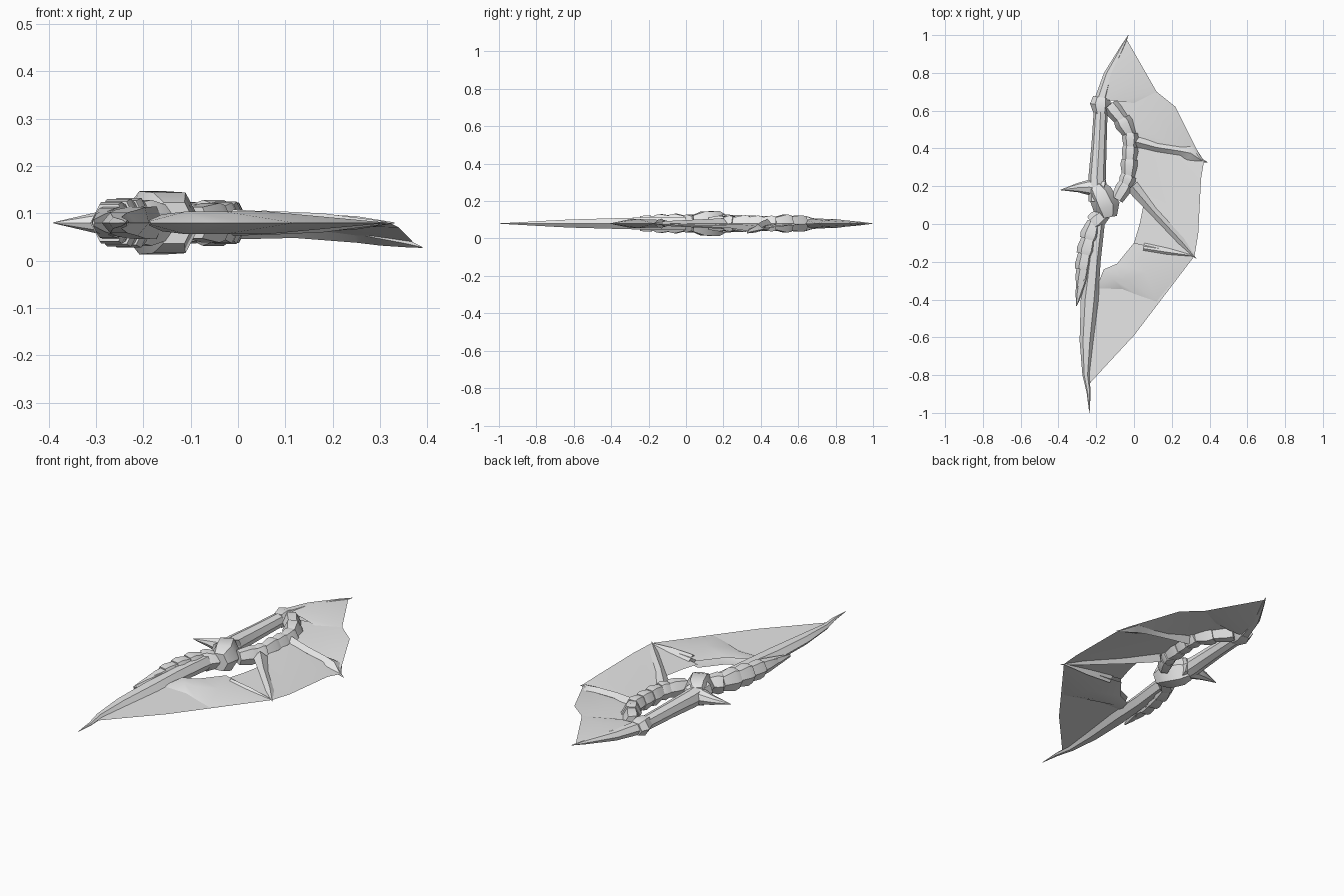
import bpy, bmesh, math
from mathutils import Vector

grey = bpy.data.materials.new("bone_grey")
grey.diffuse_color = (0.8, 0.8, 0.8, 1)
Z = 0.08  # middle plane of the weapon


def finish(name, bm, angle=35):
    bmesh.ops.remove_doubles(bm, verts=bm.verts, dist=0.0005)
    bmesh.ops.recalc_face_normals(bm, faces=bm.faces)
    mesh = bpy.data.meshes.new(name)
    bm.to_mesh(mesh)
    bm.free()
    ob = bpy.data.objects.new(name, mesh)
    bpy.context.collection.objects.link(ob)
    mesh.materials.append(grey)
    bpy.ops.object.select_all(action='DESELECT')
    ob.select_set(True)
    bpy.context.view_layer.objects.active = ob
    bpy.ops.object.shade_smooth_by_angle(angle=math.radians(angle))
    return ob


def tube(name, stations, sides=6, angle=35):
    """Loft through (x, y, z, half width, half height) stations."""
    bm = bmesh.new()
    pts = [Vector(s[:3]) for s in stations]
    rings = []
    for i, s in enumerate(stations):
        d = pts[min(i + 1, len(pts) - 1)] - pts[max(i - 1, 0)]
        side = Vector((d.y, -d.x, 0)).normalized()
        ring = []
        for k in range(sides):
            a = 2 * math.pi * k / sides
            ring.append(bm.verts.new(pts[i] + side * s[3] * math.cos(a)
                                     + Vector((0, 0, s[4] * math.sin(a)))))
        rings.append(ring)
    for a, b in zip(rings, rings[1:]):
        for k in range(sides):
            n = (k + 1) % sides
            bm.faces.new((a[k], a[n], b[n], b[k]))
    bm.faces.new(rings[0])
    bm.faces.new(rings[-1])
    return finish(name, bm, angle)


def panel(name, inner, outer, swell=0.0, inner_half=0.0):
    """Skin between two edges; swell makes a hollow lens of two skins."""
    bm = bmesh.new()
    for sign in ((1, -1) if swell else (1,)):
        rows = []
        for t, half in ((0, inner_half), (0.5, swell), (1, 0)):
            row = []
            for p, q in zip(inner, outer):
                v = Vector(p).lerp(Vector(q), t)
                h = half if (Vector(p) - Vector(q)).length > 0.01 else 0
                row.append(bm.verts.new(v + Vector((0, 0, sign * h))))
            rows.append(row)
        for a, b in zip(rows, rows[1:]):
            for i in range(len(a) - 1):
                bm.faces.new((a[i], a[i + 1], b[i + 1], b[i]))
    bmesh.ops.remove_doubles(bm, verts=bm.verts, dist=0.0005)
    return finish(name, bm, 40)


# Wing skins between the claws
low_tip = (0.32, -0.17, 0.08)
side_tip = (0.37, 0.33, 0.04)
panel("upper_membrane",
      [(-0.13, 0.64, Z), (-0.05, 0.58, Z), (0.0, 0.50, Z), (0.0, 0.45, Z)],
      [(0.12, 0.70, Z), (0.22, 0.62, 0.075), (0.345, 0.37, 0.05), side_tip])
panel("middle_membrane",
      [(0.0, 0.45, Z), (0.01, 0.38, Z), (-0.01, 0.28, Z), (-0.02, 0.22, Z)],
      [side_tip, (0.355, 0.24, 0.055), (0.34, -0.05, 0.07), low_tip])
panel("inner_membrane",
      [(-0.02, 0.22, Z), (0.05, 0.10, Z), (0.03, 0.0, Z), (0.0, -0.10, Z)],
      [(-0.02, 0.22, Z), (0.15, 0.035, Z), (0.23, -0.06, Z), low_tip])
panel("lower_membrane",
      [(-0.20, -0.34, Z), (-0.06, -0.345, Z), (0.12, -0.41, Z), low_tip],
      [(-0.24, -0.85, Z), (-0.13, -0.73, Z), (0.0, -0.59, Z), low_tip])

# Swollen panels of the wing
panel("lower_blade_panel",
      [(-0.20, -0.34, Z), (-0.16, -0.24, Z), (-0.09, -0.21, Z), (0.0, -0.10, Z), low_tip],
      [(-0.20, -0.34, Z), (-0.06, -0.345, Z), (0.03, -0.38, Z), (0.12, -0.41, Z), low_tip],
      0.024, 0.018)
panel("upper_blade_panel",
      [(-0.17, 0.66, Z), (-0.12, 0.80, Z), (-0.04, 0.98, Z)],
      [(0.0, 0.64, Z), (0.12, 0.70, Z), (-0.04, 0.98, Z)], 0.016, 0.024)

# Long claws that hold the wing
tube("side_claw", [(-0.01, 0.44, 0.075, 0.035, 0.030), (0.12, 0.405, 0.07, 0.022, 0.022),
                   (0.25, 0.385, 0.058, 0.022, 0.02), (0.30, 0.375, 0.05, 0.045, 0.018),
                   (0.36, 0.335, 0.036, 0.010, 0.008), (0.39, 0.327, 0.028, 0.001, 0.001)], 4)
tube("low_claw", [(-0.01, 0.20, Z, 0.035, 0.028), (0.10, 0.07, Z, 0.022, 0.022),
                  (0.25, -0.09, Z, 0.020, 0.014), (0.33, -0.185, Z, 0.001, 0.001)], 4)
tube("low_claw_ridge", [(0.05, -0.13, Z, 0.03, 0.026), (0.18, -0.15, Z, 0.022, 0.020),
                        (0.32, -0.17, Z, 0.002, 0.002)], 4)
tube("top_claw", [(-0.18, 0.64, Z, 0.035, 0.035), (-0.135, 0.79, Z, 0.026, 0.026),
                  (-0.06, 0.94, Z, 0.010, 0.010), (-0.03, 1.0, Z, 0.001, 0.001)], 6)
tube("bottom_claw", [(-0.19, 0.0, Z, 0.035, 0.04), (-0.215, -0.20, Z, 0.038, 0.038),
                     (-0.235, -0.40, Z, 0.047, 0.032), (-0.252, -0.62, Z, 0.036, 0.025),
                     (-0.255, -0.80, Z, 0.018, 0.014), (-0.24, -0.89, Z, 0.011, 0.008),
                     (-0.236, -1.0, Z, 0.001, 0.001)], 6)

# Straight grip with its end block
tube("grip", [(-0.175, 0.63, Z, 0.036, 0.036), (-0.185, 0.42, Z, 0.040, 0.040),
              (-0.195, 0.25, Z, 0.046, 0.046), (-0.19, 0.12, Z, 0.050, 0.055)], 8)
tube("grip_end", [(-0.175, 0.585, Z, 0.038, 0.040), (-0.178, 0.635, Z, 0.055, 0.048),
                  (-0.172, 0.67, Z, 0.045, 0.035)], 6)

# Central hub and rear spike
tube("hub", [(-0.205, 0.20, Z, 0.045, 0.055), (-0.18, 0.165, Z, 0.065, 0.077),
             (-0.145, 0.09, Z, 0.072, 0.074), (-0.135, 0.035, Z, 0.045, 0.050)], 6)
tube("rear_spike", [(-0.16, 0.18, Z, 0.065, 0.055), (-0.235, 0.195, Z, 0.042, 0.038),
                    (-0.30, 0.192, Z, 0.024, 0.022), (-0.39, 0.18, Z, 0.001, 0.001)], 8)


# Overlapping vertebra cuffs: each flares toward its far end
def cuffs(name, path, sides=6):
    for i, (a, b) in enumerate(zip(path, path[1:])):
        p, q = Vector((a[0], a[1], Z)), Vector((b[0], b[1], Z))
        q = q + (q - p) * 0.15
        r0, r1 = a[2], b[2]
        m = p.lerp(q, 0.7)
        tube(f"{name}_{i + 1}", [(*p, r0 * 0.75, r0 * 0.85), (*m, r1, r1 * 1.12),
                                 (*q, r1 * 0.9, r1)], sides)


cuffs("upper_vertebra", [(-0.09, 0.13, 0.045), (-0.05, 0.20, 0.043), (-0.03, 0.25, 0.044),
                         (-0.025, 0.33, 0.046), (-0.02, 0.40, 0.044), (-0.02, 0.47, 0.044),
                         (-0.06, 0.545, 0.050), (-0.12, 0.62, 0.045)])
cuffs("lower_vertebra", [(-0.15, 0.06, 0.045), (-0.21, 0.01, 0.050), (-0.235, -0.07, 0.054),
                         (-0.255, -0.15, 0.052), (-0.27, -0.23, 0.045)])

# Thin scales that end the lower spine
tube("lower_scale", [(-0.255, -0.18, Z, 0.04, 0.042), (-0.275, -0.28, Z, 0.036, 0.036),
                     (-0.295, -0.34, Z, 0.012, 0.022)], 6)
tube("lower_scale_tip", [(-0.265, -0.27, Z, 0.034, 0.034), (-0.29, -0.36, Z, 0.020, 0.022),
                         (-0.305, -0.435, Z, 0.002, 0.008)], 6)
